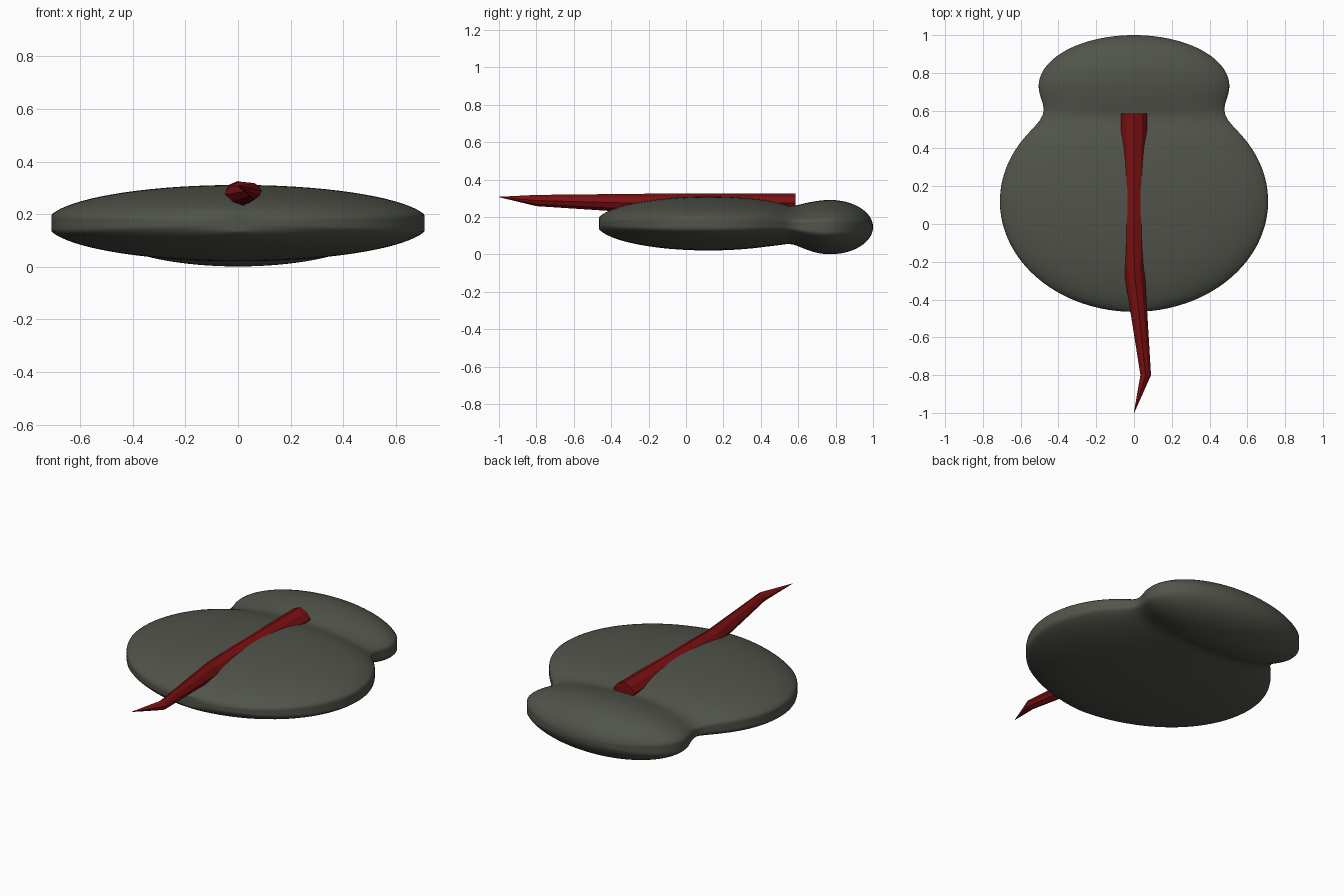
import bpy, bmesh, math

if "Cube" in bpy.data.objects:
    bpy.data.objects.remove(bpy.data.objects["Cube"])


def material(name, rgb):
    m = bpy.data.materials.new(name)
    m.diffuse_color = (*rgb, 1)
    m.use_nodes = True
    m.node_tree.nodes["Principled BSDF"].inputs["Base Color"].default_value = m.diffuse_color
    return m


def loft(name, rings, mat):
    """Skin a list of equal-length point rings and cap both ends."""
    bm = bmesh.new()
    vr = [[bm.verts.new(p) for p in r] for r in rings]
    n = len(vr[0])
    for a, b in zip(vr, vr[1:]):
        for i in range(n):
            j = (i + 1) % n
            bm.faces.new((a[i], a[j], b[j], b[i]))
    bm.faces.new(vr[0])
    bm.faces.new(vr[-1])
    bmesh.ops.remove_doubles(bm, verts=bm.verts, dist=0.0002)
    bmesh.ops.recalc_face_normals(bm, faces=bm.faces)
    me = bpy.data.meshes.new(name)
    bm.to_mesh(me)
    bm.free()
    me.materials.append(mat)
    ob = bpy.data.objects.new(name, me)
    bpy.context.collection.objects.link(ob)
    return ob


def dome(y, centre, radius):
    return math.sqrt(max(0.0, 1 - ((y - centre) / radius) ** 2))


def blend(a, b, p):
    return (a ** p + b ** p) ** (1 / p)


stone = material("grey_green", (0.082, 0.089, 0.069))
red = material("dark_red", (0.20, 0.005, 0.006))

# Body: large flat disc blended into a smaller rear lobe
rings = []
Y0, Y1, NY, NT = -0.465, 1.0, 72, 80
for k in range(NY + 1):
    y = (Y0 + Y1) / 2 - (Y1 - Y0) / 2 * math.cos(math.pi * k / NY)
    w = blend(0.71 * dome(y, 0.12, 0.585), 0.505 * dome(y, 0.73, 0.27), 6)
    h = blend(0.145 * dome(y, 0.12, 0.6), 0.145 * dome(y, 0.77, 0.23), 4)
    t = min(1, max(0, (y - 0.4) / 0.35))
    zc = 0.166 - 0.02 * t * t * (3 - 2 * t)
    ring = []
    for i in range(NT):
        a = math.tau * i / NT
        x = w * max(-1, min(1, 1.025 * math.cos(a)))
        ring.append((x, y, zc + h * math.sin(a)))
    rings.append(ring)
body = loft("body", rings, stone)
bpy.context.view_layer.objects.active = body
body.select_set(True)
bpy.ops.object.shade_smooth_by_angle(angle=math.radians(60))

# Spike: faceted bar half sunk in the body, bent towards its tip
half = [(0, 1), (0.6, 0.65), (1, 0), (0.7, -0.65), (0, -1)]
section = half + [(-x, z) for x, z in half[-2:0:-1]]
# y, centre x, half width, centre z, half height
stations = [(0.585, 0, 0.07, 0.275, 0.051),
            (0.0, 0, 0.064, 0.275, 0.051),
            (-0.25, 0.002, 0.055, 0.273, 0.051),
            (-0.8, 0.062, 0.028, 0.288, 0.03),
            (-1.0, 0, 0.001, 0.307, 0.001)]
loft("spike", [[(cx + w * x, y, cz + h * z) for x, z in section]
               for y, cx, w, cz, h in stations], red)
